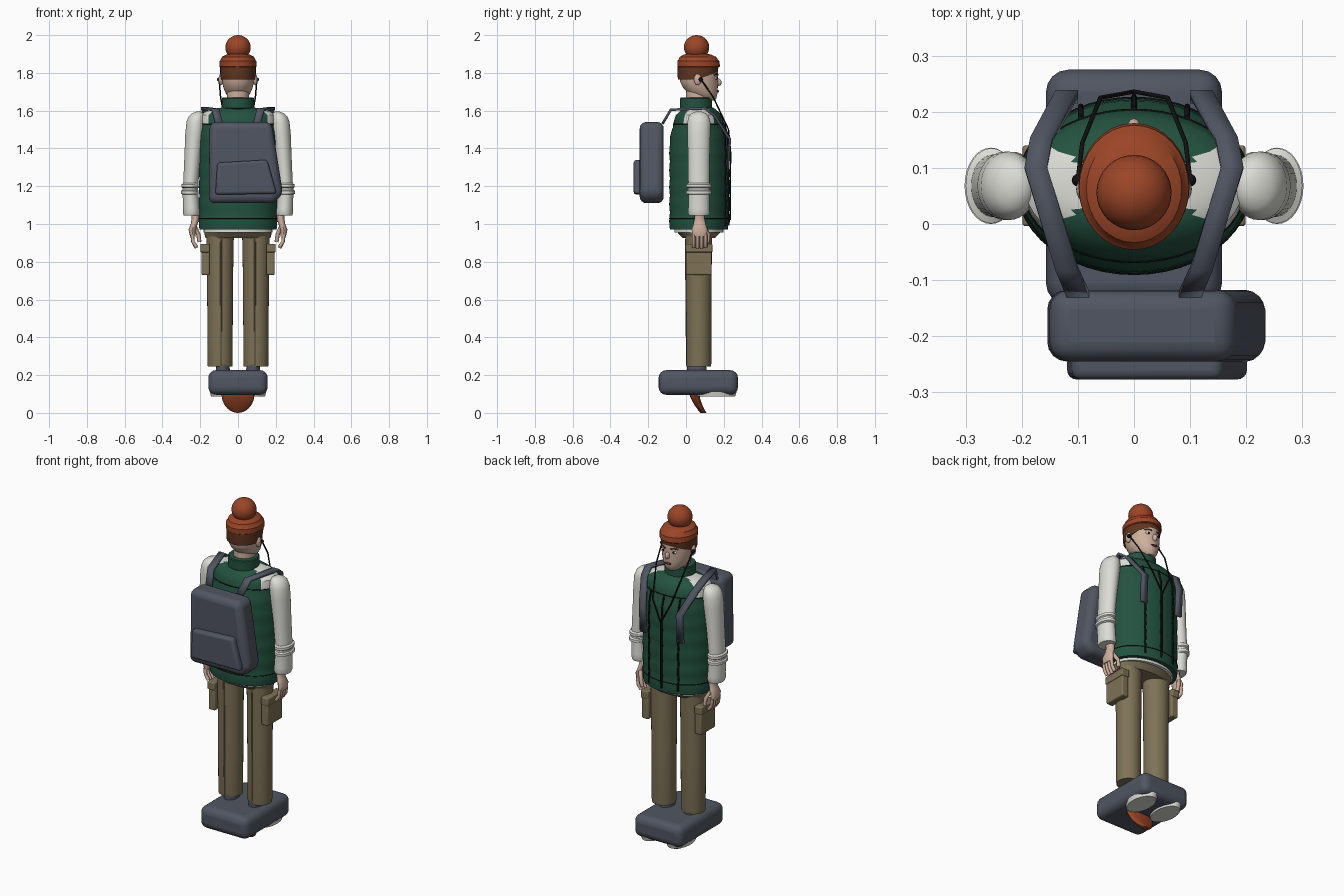
import bpy
import bmesh
from math import sin, cos, pi, sqrt, degrees, atan2
from mathutils import Vector

cube = bpy.data.objects.get("Cube")
if cube:
    bpy.data.objects.remove(cube)


def material(name, rgb):
    m = bpy.data.materials.new(name)
    m.use_nodes = True
    m.diffuse_color = (*rgb, 1)
    m.node_tree.nodes["Principled BSDF"].inputs["Base Color"].default_value = (*rgb, 1)
    return m


GREEN = material("forest green", (0.017, 0.085, 0.052))
GREY = material("slate grey", (0.08, 0.092, 0.122))
ORANGE = material("rust orange", (0.33, 0.06, 0.02))
BROWN = material("hair brown", (0.12, 0.036, 0.014))
KHAKI = material("khaki", (0.21, 0.17, 0.095))
WHITE = material("off white", (0.72, 0.72, 0.67))
SKIN = material("skin", (0.62, 0.43, 0.34))
BLACK = material("black", (0.006, 0.006, 0.006))
CY = 0.068  # depth of the body axis
meshes = []


def finish(name, bm, *mats):
    bmesh.ops.recalc_face_normals(bm, faces=bm.faces)
    me = bpy.data.meshes.new(name)
    bm.to_mesh(me)
    bm.free()
    ob = bpy.data.objects.new(name, me)
    bpy.context.collection.objects.link(ob)
    for m in mats:
        me.materials.append(m)
    meshes.append(ob)
    return ob


def loft(name, rings, mat, n=32):
    """Stack of ellipses given as (z, centre x, centre y, radius x, radius y)."""
    bm = bmesh.new()
    rows = [[bm.verts.new((x + rx * cos(2 * pi * i / n), y + ry * sin(2 * pi * i / n), z))
             for i in range(n)] for z, x, y, rx, ry in rings]
    for a, b in zip(rows, rows[1:]):
        for i in range(n):
            j = (i + 1) % n
            bm.faces.new((a[i], a[j], b[j], b[i]))
    bm.faces.new(rows[0])
    bm.faces.new(rows[-1])
    return finish(name, bm, mat)


def ball(name, centre, radii, mat, seg=24):
    bm = bmesh.new()
    bmesh.ops.create_uvsphere(bm, u_segments=seg, v_segments=seg // 2, radius=1)
    for v in bm.verts:
        v.co = Vector(c + r * k for c, r, k in zip(centre, radii, v.co))
    return finish(name, bm, mat)


def bevelled(ob, width, segments=4):
    mod = ob.modifiers.new("rounding", "BEVEL")
    mod.width, mod.segments, mod.limit_method = width, segments, "ANGLE"
    return ob


def slab(name, outline, y0, y1, mat, bevel):
    """Outline of (x, z) points pushed from depth y0 to y1."""
    bm = bmesh.new()
    face = bm.faces.new([bm.verts.new((x, y0, z)) for x, z in outline])
    new = bmesh.ops.extrude_face_region(bm, geom=[face])["geom"]
    for v in new:
        if isinstance(v, bmesh.types.BMVert):
            v.co.y = y1
    return bevelled(finish(name, bm, mat), bevel)


def block(name, x0, x1, y0, y1, z0, z1, mat, bevel):
    return slab(name, [(x0, z0), (x1, z0), (x1, z1), (x0, z1)], y0, y1, mat, bevel)


def tube(name, points, radius, mat, closed=False):
    cu = bpy.data.curves.new(name, "CURVE")
    cu.dimensions, cu.bevel_depth, cu.bevel_resolution = "3D", radius, 2
    cu.use_fill_caps = True
    sp = cu.splines.new("POLY")
    sp.points.add(len(points) - 1)
    for p, co in zip(sp.points, points):
        p.co = (*co, 1)
    sp.use_cyclic_u = closed
    cu.materials.append(mat)
    ob = bpy.data.objects.new(name, cu)
    bpy.context.collection.objects.link(ob)
    return ob


def ribbon(name, path, width, thick, mat):
    bm = bmesh.new()
    rows = [[bm.verts.new((x + k * width / 2, y, z)) for k in (-1, 1)] for x, y, z in path]
    for a, b in zip(rows, rows[1:]):
        bm.faces.new((a[0], a[1], b[1], b[0]))
    ob = finish(name, bm, mat)
    mod = ob.modifiers.new("thickness", "SOLIDIFY")
    mod.thickness, mod.offset = thick, 0
    return ob


# Quilted vest with white shirt shoulders
def vest_radii(z):
    puff = 0.004 * abs(sin(pi * (z - 0.97) / 0.09))
    top = max(0, (z - 1.42) / 0.16)
    return 0.204 - 0.012 * top + puff, 0.153 - 0.036 * top ** 1.5 + puff


rows = [0.97 + 0.0225 * i for i in range(28)]
rings = [(z, 0, CY, *vest_radii(z)) for z in rows]
rings += [(1.597, 0, CY, 0.17, 0.1), (1.61, 0, CY, 0.13, 0.085), (1.618, 0, CY, 0.075, 0.075)]
vest = loft("vest", rings, GREEN, 48)
vest.data.materials.append(WHITE)
for p in vest.data.polygons:
    c = p.center
    if c.z > 1.53 and len(p.vertices) == 4 and degrees(atan2(abs(c.y - CY), abs(c.x))) < 24:
        p.material_index = 1
loft("collar", [(1.57, 0, 0.058, .085, .082), (1.61, 0, .055, .078, .076), (1.613, 0, .053, .084, .084),
                (1.665, 0, .053, .084, .084), (1.67, 0, .053, .08, .08)], GREEN)
loft("shirt_hem", [(0.955, 0, CY, .183, .13), (0.975, 0, CY, .183, .13)], WHITE)
loft("waistband", [(0.925, 0, CY, .172, .085), (0.965, 0, CY, .181, .122)], KHAKI)


def front_line(x, z):
    rx, ry = vest_radii(z)
    return (x, CY + ry * sqrt(1 - (x / rx) ** 2) + 0.002, z)


for nm, x in (("right", -0.095), ("centre", 0), ("left", 0.095)):
    tube(nm + "_zip", [front_line(x, z) for z in rows[1:26]], 0.005, BLACK)
for nm, z in (("lower", 1.03), ("upper", 1.53)):
    rx, ry = vest_radii(z)
    tube(nm + "_seam", [(rx * cos(pi * i / 24), CY + ry * sin(pi * i / 24), z)
                        for i in range(48)], 0.0025, BLACK, True)

# Head, hair and hat
loft("neck", [(1.6, 0, .06, .058, .06), (1.71, 0, .065, .058, .065)], SKIN)
loft("head", [(1.655, 0, .115, .028, .035), (1.665, 0, .105, .045, .055), (1.69, 0, .09, .064, .077),
              (1.72, 0, .077, .077, .091), (1.75, 0, .07, .084, .1), (1.79, 0, .067, .088, .102),
              (1.84, 0, .066, .088, .102)], SKIN)
hair = loft("hair", [(1.765, 0, .063, .091, .105), (1.785, 0, .063, .094, .108),
                     (1.84, 0, .065, .094, .109)], BROWN)
for v in hair.data.vertices:
    if v.co.z < 1.8:
        v.co.z += max(0, v.co.y - 0.06) * 0.36
loft("hat", [(1.83, 0, .067, .094, .108), (1.834, 0, .067, .099, .113), (1.862, 0, .065, .098, .111),
             (1.868, 0, .065, .092, .105), (1.885, 0, .063, .085, .096), (1.898, 0, .06, .06, .07),
             (1.902, 0, .06, .03, .03)], ORANGE)
ball("pompom", (0, 0.056, 1.935), (0.067, 0.067, 0.065), ORANGE, 32)
ball("nose", (0, 0.172, 1.75), (0.012, 0.016, 0.02), SKIN)
ball("mouth", (0, 0.169, 1.703), (0.022, 0.006, 0.006), BROWN)

for s, side in ((1, "left_"), (-1, "right_")):
    # Face details and earphones
    ball(side + "ear", (s * .091, .062, 1.765), (.012, .02, .03), SKIN)
    ball(side + "earbud", (s * .1, .078, 1.765), (.011, .011, .012), BLACK)
    ball(side + "eye_white", (s * .034, .156, 1.772), (.015, .008, .008), WHITE)
    ball(side + "pupil", (s * .034, .162, 1.772), (.007, .005, .007), BLACK)
    tube(side + "eyebrow", [(s * .017, .169, 1.79), (s * .036, .161, 1.795), (s * .053, .149, 1.79)],
         .004, BROWN)
    tube(side + "earphone_cord", [(s * .1, .08, 1.765), (s * .092, .145, 1.67), (s * .06, .225, 1.5),
                                  (0, .236, 1.38), (0, .234, 1.02)], .004, BLACK)

    # Sleeve with rolled folds at the elbow and a flared cuff
    arm = [(1.045, .246, .041, .052), (1.06, .246, .046, .058), (1.085, .247, .044, .056),
           (1.155, .251, .042, .056), (1.16, .255, .047, .068), (1.175, .255, .047, .068),
           (1.18, .253, .042, .058), (1.19, .253, .042, .058), (1.195, .254, .046, .067),
           (1.21, .254, .046, .067), (1.216, .25, .04, .056), (1.35, .24, .044, .057),
           (1.48, .229, .05, .061), (1.54, .223, .05, .061), (1.57, .218, .043, .053),
           (1.585, .213, .032, .04), (1.595, .208, .012, .016)]
    loft(side + "sleeve", [(z, s * x, CY, a, b) for z, x, a, b in arm], WHITE)

    # Hand
    palm = [(.935, .24, .014, .038), (.97, .243, .019, .042), (1.0, .232, .018, .033),
            (1.03, .225, .02, .027), (1.06, .228, .022, .027)]
    loft(side + "palm", [(z, s * x, .072, a, b) for z, x, a, b in palm], SKIN, 16)
    for i in range(4):
        y = .04 + .021 * i
        tip = .87 + .006 * abs(i - 1.5)
        tube(side + "finger", [(s * .243, y, .945), (s * .238, y, .905), (s * .22, y, tip)], .0095, SKIN)
    tube(side + "thumb", [(s * .228, .098, .985), (s * .21, .118, .945), (s * .204, .115, .905)], .011, SKIN)

    # Trouser leg, seam, cargo pocket and shoe
    leg = [(.245, .065, .064), (.26, .066, .066), (.6, .068, .067), (.88, .071, .069), (.95, .074, .072)]
    loft(side + "trouser_leg", [(z, s * .095, CY, a, b) for z, a, b in leg], KHAKI)
    tube(side + "leg_seam", [(s * .09, .004, .25), (s * .09, .001, .6), (s * .09, -.002, .92)], .004, KHAKI)
    xs = sorted((s * .15, s * .194))
    block(side + "cargo_pocket", *xs, 0, .136, .73, .86, KHAKI, .008)
    xs = sorted((s * .15, s * .199))
    block(side + "pocket_flap", *xs, -.004, .14, .85, .895, KHAKI, .006)
    loft(side + "ankle", [(.2, s * .08, .06, .04, .055), (.255, s * .08, .055, .034, .05)], GREY)
    loft(side + "sole", [(.086, s * .083, .16, .06, .1), (.11, s * .083, .16, .066, .108)], WHITE)

    # Shoulder strap
    ribbon(side + "strap", [(s * .1, -.125, 1.53), (s * .12, -.08, 1.605), (s * .175, .1, 1.612),
                            (s * .165, .15, 1.575), (s * .12, .232, 1.45), (s * .12, .222, 1.29)],
           .04, .014, GREY)

# Backpack with its lopsided lower corner and front pocket
slab("backpack", [(-.155, 1.11), (.19, 1.11), (.238, 1.16), (.178, 1.54), (-.15, 1.54)],
     -.245, -.118, GREY, .035)
slab("backpack_pocket", [(-.12, 1.155), (.205, 1.16), (.155, 1.34), (-.11, 1.325)],
     -.277, -.23, GREY, .016)

# Base under the feet, with the curved tongue below it
block("base", -.157, .157, -.145, .275, .096, .226, GREY, .04)
tongue = []
for i in range(13):
    a = pi / 2 * i / 12.5
    tongue.append((.1 - .1 * sin(a), 0, .045 + .047 * sin(a) ** 1.5, .087 * cos(a), .027 * (1 - .4 * sin(a))))
loft("tongue", tongue, ORANGE)

# Smooth rounded surfaces, keeping real edges sharp
bpy.ops.object.select_all(action="DESELECT")
for ob in meshes:
    ob.select_set(True)
bpy.context.view_layer.objects.active = meshes[0]
bpy.ops.object.shade_smooth_by_angle(angle=pi / 5)
